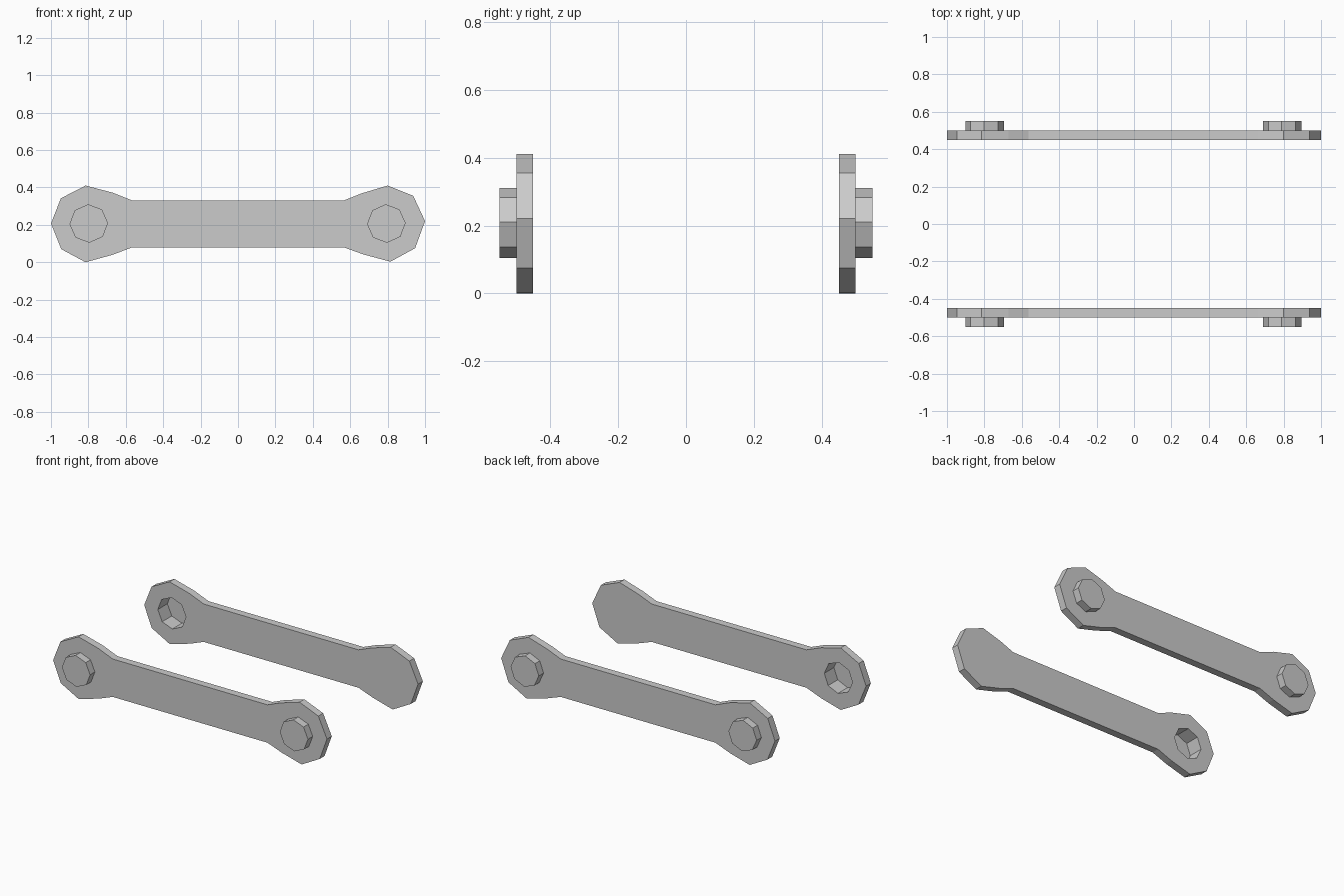
import bpy, bmesh
from math import cos, sin, pi

if "Cube" in bpy.data.objects:
    bpy.data.objects.remove(bpy.data.objects["Cube"])

# Outline of the link bar (x, z): two faceted round heads joined by a straight shank
OUTLINE = [(-1, .207), (-.945, .07), (-.815, 0), (-.67, .04), (-.565, .08),
           (.565, .08), (.67, .042), (.815, .003), (.947, .075), (1, .22),
           (.937, .355), (.80, .41), (.66, .368), (.565, .33),
           (-.565, .33), (-.67, .372), (-.815, .41), (-.947, .342)]
INNER, OUTER, CAP = -.45, -.5, -.55


def octagon(cx, cz, r=.103, tilt=0.03):
    return [(cx + r * cos(tilt + i * pi / 4), cz + r * sin(tilt + i * pi / 4)) for i in range(8)]


def ring(bm, pts, y):
    vs = [bm.verts.new((x, y, z)) for x, z in pts]
    es = [bm.edges.new((vs[i - 1], vs[i])) for i in range(len(vs))]
    return vs, es


def wall(bm, a, b):
    for i in range(len(a)):
        bm.faces.new((a[i - 1], a[i], b[i], b[i - 1]))


def fill(bm, *loops):
    bmesh.ops.triangle_fill(bm, use_beauty=True, edges=[e for l in loops for e in l],
                            normal=(0, -1, 0))


bm = bmesh.new()
left, right = octagon(-.798, .207), octagon(.793, .207)

# Plate rims
in_v, in_e = ring(bm, OUTLINE, INNER)
out_v, out_e = ring(bm, OUTLINE, OUTER)

# Left boss is hollow, open on the inner side; right boss is closed
hole_v, hole_e = ring(bm, left, INNER)
lb_v, lb_e = ring(bm, left, OUTER)
rb_v, rb_e = ring(bm, right, OUTER)
lc_v, _ = ring(bm, left, CAP)
rc_v, _ = ring(bm, right, CAP)

# Inner and outer plate faces around the bosses
fill(bm, in_e, hole_e)
fill(bm, out_e, lb_e, rb_e)

# Plate edge, boss walls, pocket wall and boss caps
wall(bm, in_v, out_v)
wall(bm, hole_v, lb_v)
wall(bm, lb_v, lc_v)
wall(bm, rb_v, rc_v)
bm.faces.new(lc_v)
bm.faces.new(rc_v)
bmesh.ops.recalc_face_normals(bm, faces=bm.faces)

mesh = bpy.data.meshes.new("link_bars")
bm.to_mesh(mesh)
bm.free()
bars = bpy.data.objects.new("link_bars", mesh)
bpy.context.collection.objects.link(bars)

# Matching bar on the opposite side
mirror = bars.modifiers.new("opposite_bar", 'MIRROR')
mirror.use_axis = (False, True, False)
mirror.use_mirror_merge = False
